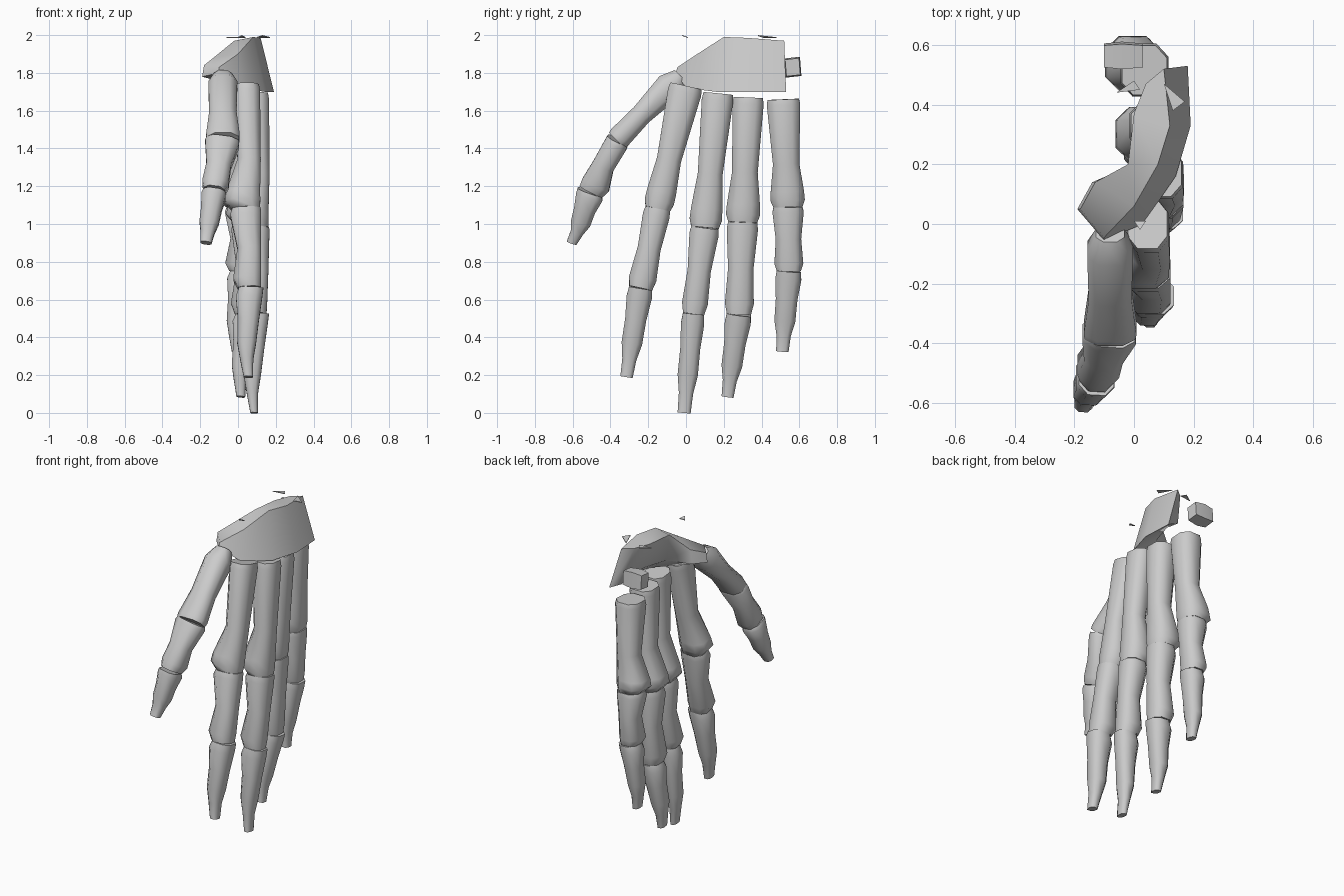
import bpy, bmesh, math
from mathutils import Vector

cube = bpy.data.objects.get("Cube")
if cube:
    bpy.data.objects.remove(cube)

bone_grey = bpy.data.materials.new("bone_grey")
bone_grey.use_nodes = True
COLOR = (0.6, 0.6, 0.6, 1)
bone_grey.diffuse_color = COLOR
bone_grey.node_tree.nodes["Principled BSDF"].inputs["Base Color"].default_value = COLOR


def loft(name, rings, angle=50):
    """Skin a list of equal point loops and cap both ends."""
    bm = bmesh.new()
    loops = [[bm.verts.new(p) for p in ring] for ring in rings]
    n = len(loops[0])
    for a, b in zip(loops, loops[1:]):
        for i in range(n):
            j = (i + 1) % n
            bm.faces.new((a[i], a[j], b[j], b[i]))
    bm.faces.new(loops[0])
    bm.faces.new(loops[-1])
    bmesh.ops.recalc_face_normals(bm, faces=bm.faces)
    mesh = bpy.data.meshes.new(name)
    bm.to_mesh(mesh)
    bm.free()
    mesh.materials.append(bone_grey)
    obj = bpy.data.objects.new(name, mesh)
    bpy.context.collection.objects.link(obj)
    bpy.ops.object.select_all(action='DESELECT')
    obj.select_set(True)
    bpy.context.view_layer.objects.active = obj
    bpy.ops.object.shade_smooth_by_angle(angle=math.radians(angle))
    return obj


# Bone profiles: position along bone, width factor, depth factor, shift to the palm
LONG = [(0, .95, .95, 0), (.05, 1.02, 1.02, 0), (.6, .82, .82, -.005),
        (.86, 1.05, 1.15, .03), (.94, 1.08, 1.2, .035), (1, .92, .95, .02)]
THUMB = [(0, .5, .6, 0), (.16, .95, .95, 0), (.6, .8, .85, 0), (.95, 1, 1, .01), (1, .95, .95, .01)]
MIDDLE = [(0, .92, .95, .015), (.08, 1, 1.05, .02), (.5, .88, .88, .005),
          (.88, 1.08, 1.12, .02), (1, .92, .95, .01)]
TIP = [(0, .92, 1, .0), (.1, 1.05, 1.15, .01), (.35, 1, 1.1, .01),
       (.62, 1.15, 1.2, .015), (.8, .9, 1, .012), (1, .92, .9, 0)]


def squared(v):
    return math.copysign(abs(v) ** .78, v)


def bone(name, a, b, profile, palm):
    """Eight sided bone between two joints (x, y, z, half width, half depth)."""
    pa, pb = Vector(a[:3]), Vector(b[:3])
    d = (pb - pa).normalized()
    depth = (Vector((1, 0, 0)) - d * d.x).normalized()
    side = d.cross(depth)
    rings = []
    for t, wide, deep, shift in profile:
        center = pa.lerp(pb, t) + Vector(palm) * shift
        w = (a[3] + (b[3] - a[3]) * t) * wide * 1.05
        h = (a[4] + (b[4] - a[4]) * t) * deep * 1.05
        angles = [math.tau * (i + .5) / 8 for i in range(8)]
        rings.append([center + side * w * squared(math.cos(r)) + depth * h * squared(math.sin(r))
                      for r in angles])
    loft(name, rings, 60)


# Joints of every digit from wrist to tip
digits = {
    "thumb": [(-.08, -.03, 1.785, .085, .08), (-.08, -.375, 1.44, .062, .09),
              (-.125, -.51, 1.17, .074, .06), (-.17, -.605, .9, .03, .033)],
    "index": [(.045, 0, 1.73, .09, .07), (.06, -.15, 1.08, .073, .08),
              (.07, -.24, .66, .068, .065), (.055, -.315, .19, .036, .028)],
    "middle": [(.09, .17, 1.69, .083, .073), (.11, .1, .98, .08, .075),
               (.1, .04, .525, .062, .065), (.085, -.01, 0, .038, .022)],
    "ring": [(.065, .33, 1.67, .082, .08), (.065, .3, 1.01, .085, .078),
             (.055, .28, .52, .07, .065), (.015, .22, .085, .035, .026)],
    "little": [(.035, .515, 1.66, .088, .08), (.03, .54, 1.09, .085, .078),
               (.02, .545, .75, .07, .06), (-.01, .51, .325, .036, .026)],
}
parts = [("metacarpal", LONG), ("inner_bone", MIDDLE), ("tip_bone", TIP)]
for digit, joints in digits.items():
    is_thumb = digit == "thumb"
    palm = (0, .8, .3) if is_thumb else (-1, 0, 0)
    for (part, profile), a, b in zip(parts, joints, joints[1:]):
        if is_thumb and part == "metacarpal":
            profile = THUMB
        bone(digit + "_" + part, a, b, profile, palm)

# Arched wrist block: outer bottom, outer top, inner top, inner bottom
loft("wrist_block", [
    [(-.1, -.055, 1.8), (-.1, -.045, 1.83), (-.18, .05, 1.84), (-.19, .05, 1.78)],
    [(.03, .0, 1.72), (.0, .06, 1.9), (-.13, .14, 1.88), (-.14, .14, 1.79)],
    [(.14, .16, 1.7), (.08, .2, 1.99), (-.02, .2, 1.97), (.0, .2, 1.8)],
    [(.19, .33, 1.7), (.12, .33, 1.985), (.0, .37, 1.97), (.05, .36, 1.8)],
    [(.18, .53, 1.7), (.1, .52, 1.97), (.04, .47, 1.97), (.1, .52, 1.74)],
], 60)

# Small blocky wrist bone behind the little finger
loft("pea_bone", [
    [(x, .565 + w * math.cos(r), 1.83 + w * 1.2 * math.sin(r))
     for r in [math.tau * (i + .56) / 4 for i in range(4)]]
    for x, w in [(-.1, .052), (-.04, .06), (.03, .052)]])

# Loose bone chips above the wrist
for name, tri in {
    "chip_front": [(0, .01, 1.985), (.04, .01, 1.985), (.02, -.02, 1.995)],
    "chip_back": [(.1, .47, 1.985), (.17, .41, 1.985), (.13, .38, 1.995)],
    "chip_palm": [(-.06, .44, 1.985), (.02, .45, 1.985), (0, .48, 1.985)],
}.items():
    loft(name, [tri, [(x, y, z + .005) for x, y, z in tri]], 20)
